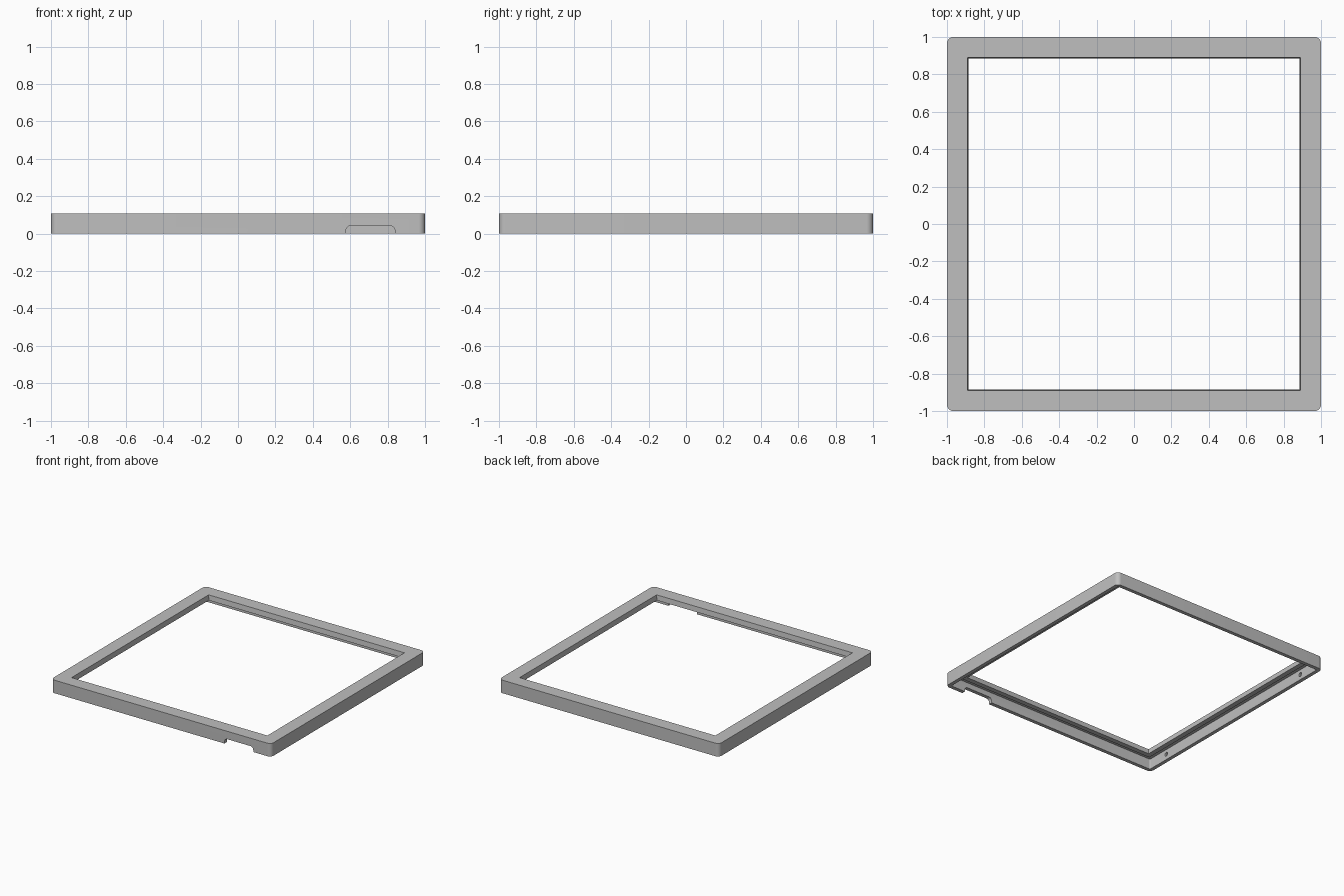
import bpy
import bmesh
import math

default = bpy.data.objects.get("Cube")
if default:
    bpy.data.objects.remove(default, do_unlink=True)

grey = bpy.data.materials.new("plain grey")
grey.use_nodes = True
colour = (0.52, 0.52, 0.52, 1)
grey.diffuse_color = colour
grey.node_tree.nodes["Principled BSDF"].inputs["Base Color"].default_value = colour


def make_object(name, bm):
    bmesh.ops.recalc_face_normals(bm, faces=bm.faces)
    mesh = bpy.data.meshes.new(name)
    bm.to_mesh(mesh)
    bm.free()
    mesh.materials.append(grey)
    obj = bpy.data.objects.new(name, mesh)
    bpy.context.collection.objects.link(obj)
    return obj


def square_ring(bm, half, z, radius, steps=8):
    """Square loop with rounded corners."""
    ring = []
    for corner in range(4):
        base = corner * math.pi / 2
        sx, sy = ((1, 1), (-1, 1), (-1, -1), (1, -1))[corner]
        for i in range(steps + 1):
            a = base + math.pi / 2 * i / steps
            ring.append(bm.verts.new((sx * (half - radius) + radius * math.cos(a),
                                      sy * (half - radius) + radius * math.sin(a), z)))
    return ring


# Frame cross-section: half width, height, corner radius
height = 0.107
profile = [
    (1.0, 0.0, 0.035), (1.0, height, 0.035),          # outer wall
    (0.89, height, 0.001), (0.885, 0.065, 0.001),     # sloping opening edge
    (0.925, 0.065, 0.001), (0.925, 0.085, 0.001),     # step under the lip
    (0.97, 0.085, 0.008), (0.97, 0.0, 0.008),         # inside of the wall
]
bm = bmesh.new()
rings = [square_ring(bm, *p) for p in profile]
for a, b in zip(rings, rings[1:] + rings[:1]):
    for i in range(len(a)):
        j = (i + 1) % len(a)
        bm.faces.new((a[i], a[j], b[j], b[i]))
frame = make_object("bezel_frame", bm)


def cut(cutter):
    cutter.hide_render = True
    mod = frame.modifiers.new(cutter.name, 'BOOLEAN')
    mod.operation = 'DIFFERENCE'
    mod.solver = 'EXACT'
    mod.object = cutter
    bpy.context.view_layer.objects.active = frame
    bpy.ops.object.modifier_apply(modifier=mod.name)
    bpy.data.objects.remove(cutter, do_unlink=True)


# Cable notch with rounded upper corners in the front wall
bm = bmesh.new()
centre, half, top, r = 0.708, 0.131, 0.042, 0.027
outline = [(centre - half, -0.05), (centre + half, -0.05)]
for side, start in ((1, 0), (-1, math.pi / 2)):
    for i in range(7):
        a = start + math.pi / 2 * i / 6
        outline.append((centre + side * (half - r) + r * math.cos(a), top - r + r * math.sin(a)))
face = bm.faces.new([bm.verts.new((x, -1.1, z)) for x, z in outline])
moved = bmesh.ops.extrude_face_region(bm, geom=[face])["geom"]
bmesh.ops.translate(bm, vec=(0, 0.16, 0),
                    verts=[v for v in moved if isinstance(v, bmesh.types.BMVert)])
cut(make_object("notch_cutter", bm))

# Blind snap holes inside the side walls
for sx in (-1, 1):
    for y in (-0.78, 0.78):
        bpy.ops.mesh.primitive_cylinder_add(vertices=20, radius=0.016, depth=0.04,
                                            location=(sx * 0.965, y, 0.045),
                                            rotation=(0, math.pi / 2, 0))
        bpy.context.object.name = "snap_hole_cutter"
        cut(bpy.context.object)

bpy.ops.object.select_all(action='DESELECT')
frame.select_set(True)
bpy.context.view_layer.objects.active = frame
bpy.ops.object.shade_smooth_by_angle(angle=math.radians(30))
